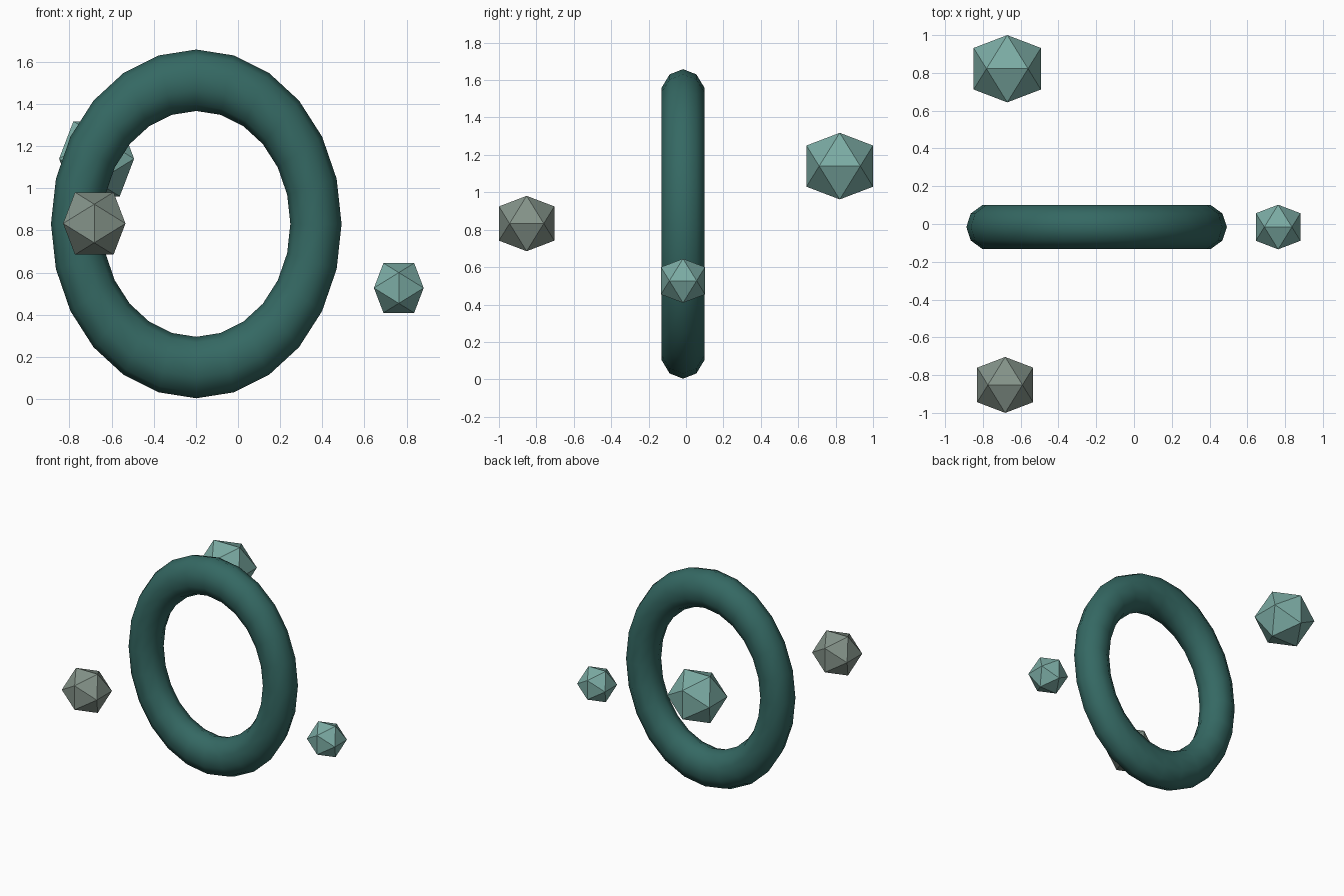
import bpy, bmesh
from math import sqrt, radians, cos, sin, tau

if "Cube" in bpy.data.objects:
    bpy.data.objects.remove(bpy.data.objects["Cube"])

PHI = (1 + sqrt(5)) / 2


def material(name, rgb):
    m = bpy.data.materials.new(name)
    m.diffuse_color = (*rgb, 1)
    m.use_nodes = True
    m.node_tree.nodes["Principled BSDF"].inputs["Base Color"].default_value = m.diffuse_color
    return m


def add_object(name, bm, loc, mat, smooth=False):
    bmesh.ops.recalc_face_normals(bm, faces=bm.faces)
    for f in bm.faces:
        f.smooth = smooth
    mesh = bpy.data.meshes.new(name)
    bm.to_mesh(mesh)
    bm.free()
    mesh.materials.append(mat)
    ob = bpy.data.objects.new(name, mesh)
    ob.location = loc
    bpy.context.collection.objects.link(ob)
    return ob


def oval_ring(name, loc, major, minor, stretch, mat, segs=24, sides=10):
    """Upright ring facing the front, stretched in height."""
    bm = bmesh.new()
    loops = []
    for i in range(segs):
        a = tau * i / segs
        loop = []
        for j in range(sides):
            b = tau * j / sides
            r = major + minor * cos(b)
            loop.append(bm.verts.new((r * cos(a), minor * sin(b), stretch * r * sin(a))))
        loops.append(loop)
    for i in range(segs):
        p, q = loops[i], loops[(i + 1) % segs]
        for j in range(sides):
            k = (j + 1) % sides
            bm.faces.new((p[j], p[k], q[k], q[j]))
    return add_object(name, bm, loc, mat, smooth=True)


def gem(name, loc, half, mat):
    """Icosahedron with its two-fold axes on x, y and z."""
    bm = bmesh.new()
    s = half / PHI
    for u in (-s, s):
        for v in (-half, half):
            for co in ((v, u, 0), (0, v, u), (u, 0, v)):
                bm.verts.new(co)
    bmesh.ops.convex_hull(bm, input=bm.verts)
    return add_object(name, bm, loc, mat)


dark_teal = material("dark teal", (0.035, 0.14, 0.125))
pale_teal = material("pale teal", (0.20, 0.41, 0.37))
grey_green = material("grey green", (0.23, 0.29, 0.25))

# Oval ring
oval_ring("oval_ring", (-0.198, -0.016, 0.831), 0.568, 0.1215, 1.2, dark_teal)

# Three floating gems
gem("back_gem", (-0.671, 0.822, 1.14), 0.178, pale_teal)
gem("front_gem", (-0.682, -0.852, 0.833), 0.148, grey_green)
gem("side_gem", (0.763, -0.016, 0.527), 0.118, pale_teal)
